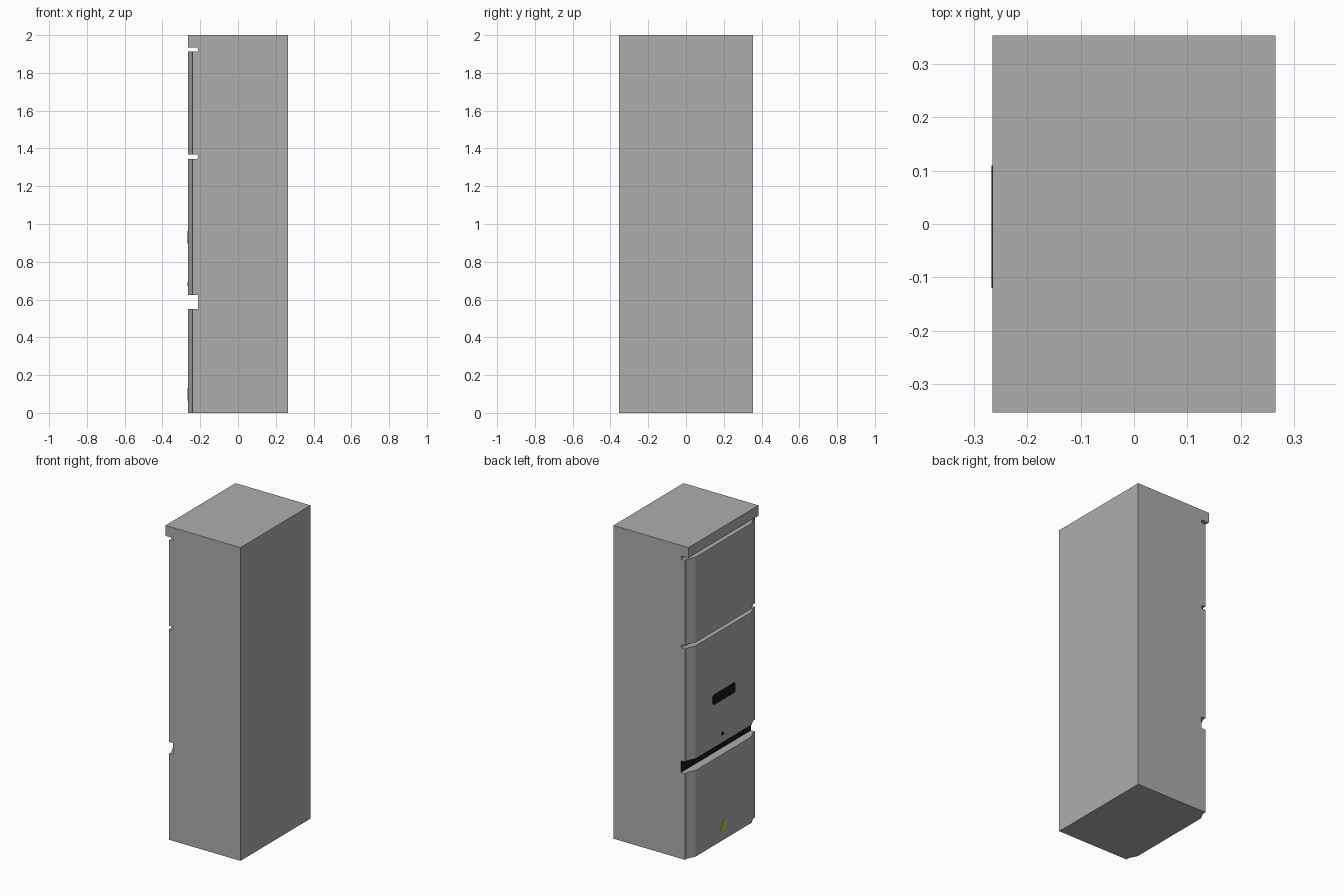
import bpy, bmesh
from mathutils import Vector

if "Cube" in bpy.data.objects:
    bpy.data.objects.remove(bpy.data.objects["Cube"])

def material(name, rgb):
    m = bpy.data.materials.new(name)
    m.diffuse_color = (*rgb, 1.0)
    m.use_nodes = True
    m.node_tree.nodes["Principled BSDF"].inputs["Base Color"].default_value = m.diffuse_color
    return m

GREY = material("light_grey", (0.42, 0.425, 0.41))
BLACK = material("black", (0.008, 0.008, 0.008))
YELLOW = material("warning_yellow", (0.62, 0.58, 0.03))

HX, HY = 0.265, 0.3535        # half depth and half width
FRAME, GROOVE = -0.24, -0.212  # carcass front and groove back
# horizontal grooves: bottom, top, corner cut
GROOVES = [(0.55, 0.625, 0.0), (1.345, 1.367, 0.006), (1.912, 1.934, 0.006)]

def prism(name, points, direction, mats):
    """Extrude a planar outline along a direction."""
    bm = bmesh.new()
    face = bm.faces.new([bm.verts.new(p) for p in points])
    res = bmesh.ops.extrude_face_region(bm, geom=[face])
    verts = [g for g in res["geom"] if isinstance(g, bmesh.types.BMVert)]
    bmesh.ops.translate(bm, verts=verts, vec=Vector(direction))
    bmesh.ops.recalc_face_normals(bm, faces=bm.faces[:])
    me = bpy.data.meshes.new(name)
    bm.to_mesh(me)
    bm.free()
    for m in mats:
        me.materials.append(m)
    ob = bpy.data.objects.new(name, me)
    bpy.context.collection.objects.link(ob)
    return ob

# Carcass: side outline with grooves and an overhanging top
outline = [(HX, 0), (FRAME, 0)]
for lo, hi, c in GROOVES:
    outline += [(FRAME, lo)]
    if c:
        outline += [(GROOVE - c, lo), (GROOVE, lo + c),
                    (GROOVE, hi - c), (GROOVE - c, hi)]
    else:
        outline += [(GROOVE, lo), (GROOVE, hi)]
    outline += [(-HX if hi > 1.9 else FRAME, hi)]
outline += [(-HX, 2), (HX, 2)]
cabinet = prism("cabinet_body", [(x, -HY, z) for x, z in outline],
                (0, 2 * HY, 0), [GREY, BLACK])
# black back of the wide groove
for p in cabinet.data.polygons:
    if p.normal.x < -0.9 and 0.55 < p.center.z < 0.625:
        p.material_index = 1

# Doors with sloped side edges
levels = [(0.0, 0.55), (0.625, 1.345), (1.367, 1.912)]
for label, (lo, hi) in zip(("lower", "middle", "upper"), levels):
    section = [(FRAME, 0.333), (-HX, 0.283), (-HX, -0.283), (FRAME, -0.333)]
    # a door overlaps the carcass slightly so that no gap shows
    section = [(FRAME + 0.005, 0.333)] + section + [(FRAME + 0.005, -0.333)]
    prism(label + "_door", [(x, y, lo) for x, y in section],
          (0, 0, hi - lo), [GREY])

# Thin plates on the door fronts
def plate(name, yz, mat):
    prism(name, [(-HX + 0.001, y, z) for y, z in yz], (-0.003, 0, 0), [mat])

c = 0.01
plate("display_panel", [(-0.12 + c, 0.898), (0.11 - c, 0.898), (0.11, 0.898 + c),
                        (0.11, 0.963 - c), (0.11 - c, 0.963), (-0.12 + c, 0.963),
                        (-0.12, 0.963 - c), (-0.12, 0.898 + c)], BLACK)
plate("keyhole", [(0, 0.672), (0.02, 0.672), (0.02, 0.69), (0, 0.69)], BLACK)
plate("warning_sign", [(-0.04, 0.066), (0.035, 0.066), (0.0, 0.132)], YELLOW)
